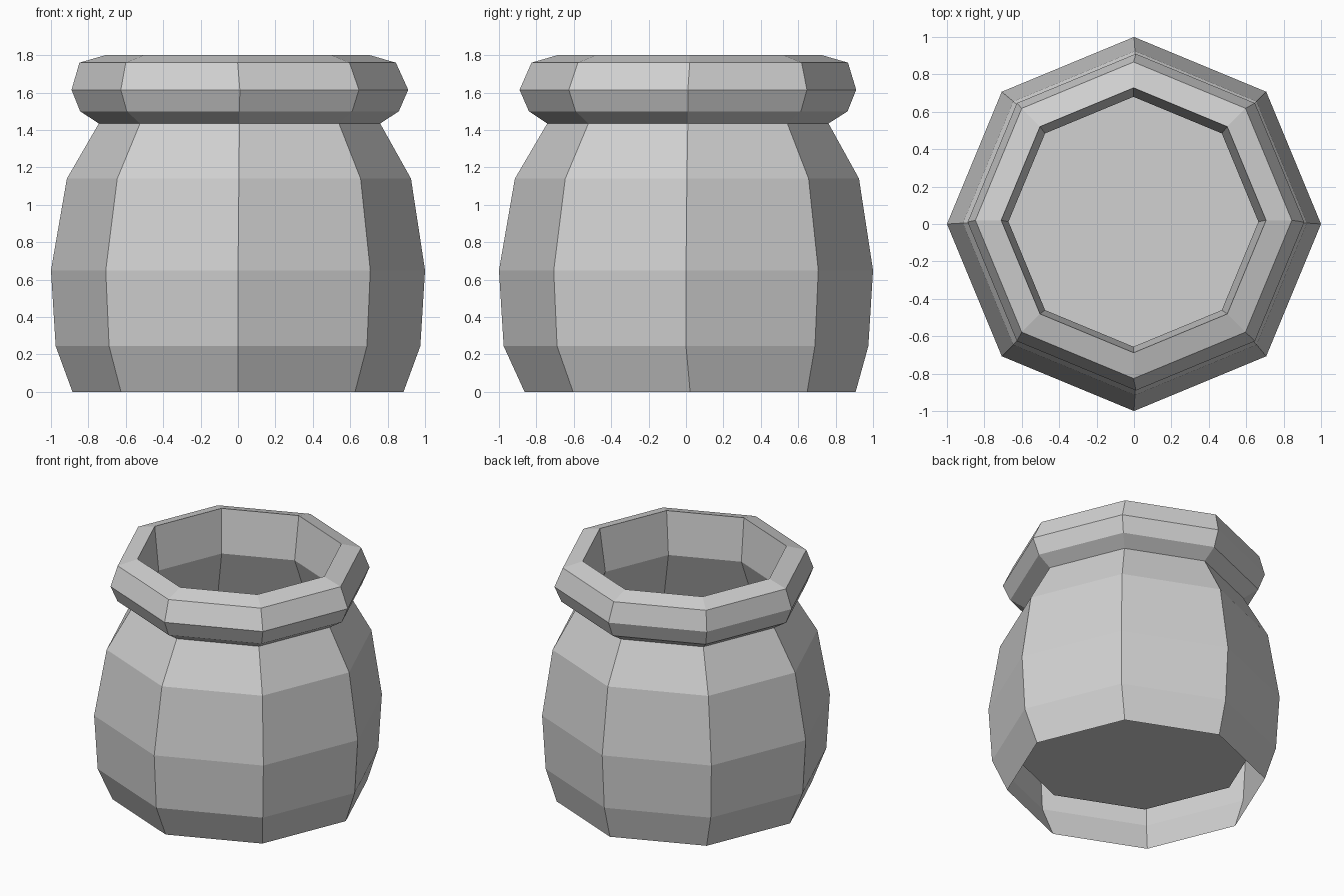
import bpy, bmesh, math

cube = bpy.data.objects.get("Cube")
if cube:
    bpy.data.objects.remove(cube, do_unlink=True)

SIDES = 8

clay = bpy.data.materials.new("pale grey clay")
clay.use_nodes = True
grey = (0.64, 0.64, 0.64, 1)
clay.diffuse_color = grey
bsdf = next(n for n in clay.node_tree.nodes if n.type == 'BSDF_PRINCIPLED')
bsdf.inputs["Base Color"].default_value = grey
bsdf.inputs["Roughness"].default_value = 0.9

# Each ring: radius, height, sideways shift, depth shift
outer = [
    (0.885, 0.0, 0.0, 0.022),     # open foot
    (0.975, 0.245, 0.0, 0.0),
    (1.0, 0.65, 0.0, 0.0),        # belly
    (0.92, 1.14, 0.005, 0.005),
    (0.752, 1.435, 0.008, 0.01),  # neck
]
rim = [
    (0.852, 1.5, 0.008, 0.012),
    (0.9, 1.615, 0.01, 0.01),
    (0.846, 1.76, -0.002, 0.02),
    (0.708, 1.8, -0.002, 0.02),   # mouth
]
inner = [
    (0.668, 1.48, -0.003, 0.012),
    (0.82, 1.12, 0.0, 0.01),
    (0.9, 0.65, 0.0, 0.0),
    (0.85, 0.3, 0.0, 0.0),        # floor edge
]


def add_ring(bm, radius, height, dx, dy):
    step = math.tau / SIDES
    return [bm.verts.new((dx + radius * math.cos(i * step),
                          dy + radius * math.sin(i * step), height))
            for i in range(SIDES)]


def loft(name, profile, floor=False):
    bm = bmesh.new()
    rings = [add_ring(bm, *p) for p in profile]
    for a, b in zip(rings, rings[1:]):
        for i in range(SIDES):
            j = (i + 1) % SIDES
            bm.faces.new((a[i], a[j], b[j], b[i]))
    if floor:
        bm.faces.new(rings[-1])
    mesh = bpy.data.meshes.new(name)
    bm.to_mesh(mesh)
    bm.free()
    mesh.materials.append(clay)
    obj = bpy.data.objects.new(name, mesh)
    bpy.context.collection.objects.link(obj)
    return obj


# Outer wall, rolled rim, and hollow inside with a raised floor
loft("pot_body", outer)
loft("pot_rim", outer[-1:] + rim)
loft("pot_inside", rim[-1:] + inner, floor=True)
